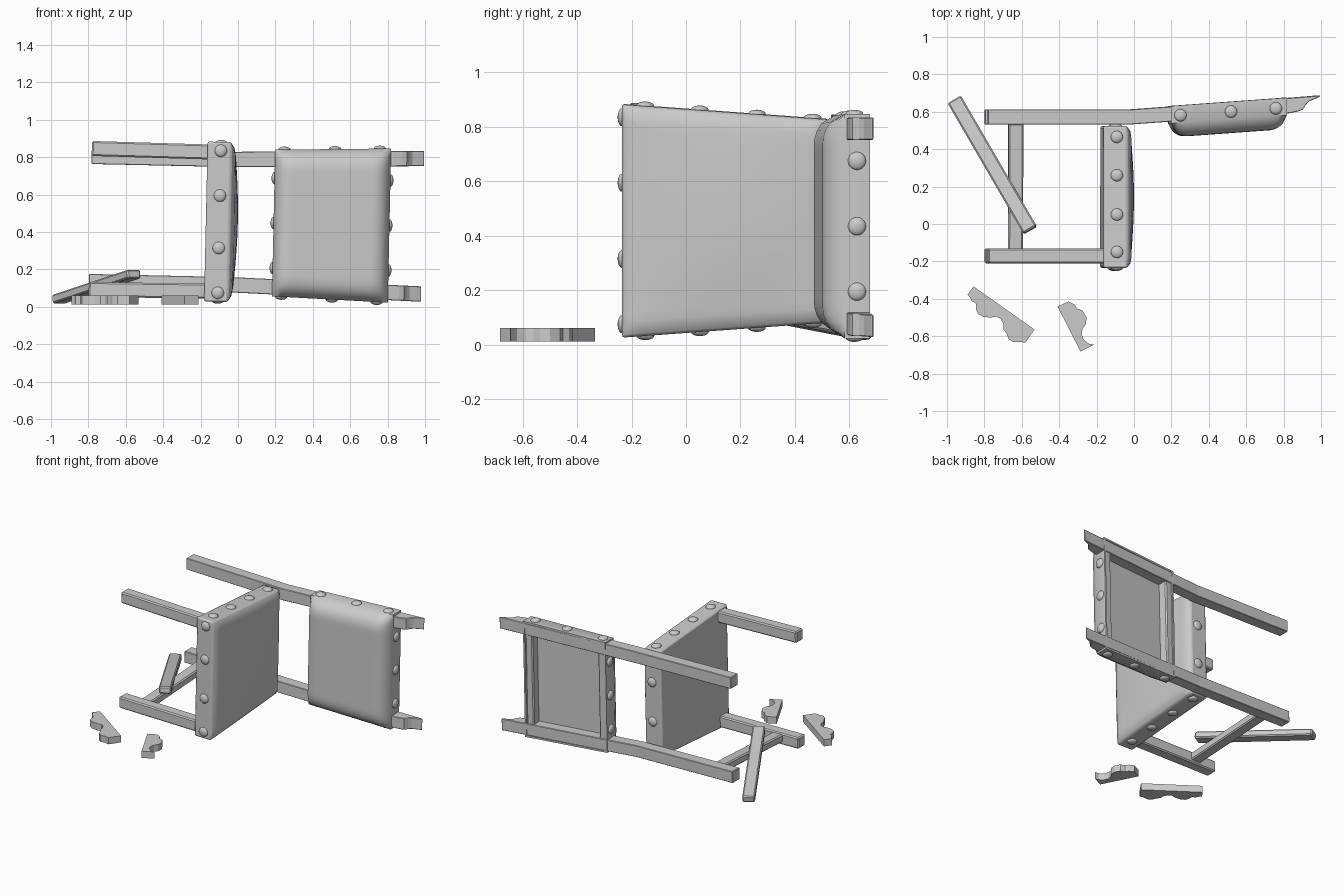
import bpy, bmesh, math
from mathutils import Matrix, Vector

if "Cube" in bpy.data.objects:
    bpy.data.objects.remove(bpy.data.objects["Cube"])

# The chair is built lying on its side, symmetric about local z = 0, then tilted
TILT = Matrix.Translation((0, 0, 0.452)) @ Matrix.Rotation(0.022, 4, 'Y')


def finish(name, bm, matrix=None, bevel=0.0, segs=2, smooth=False):
    bmesh.ops.recalc_face_normals(bm, faces=bm.faces)
    mesh = bpy.data.meshes.new(name)
    bm.to_mesh(mesh)
    bm.free()
    ob = bpy.data.objects.new(name, mesh)
    bpy.context.collection.objects.link(ob)
    if matrix:
        ob.matrix_world = matrix
    if bevel:
        m = ob.modifiers.new("bevel", 'BEVEL')
        m.width, m.segments, m.limit_method = bevel, segs, 'ANGLE'
        m.angle_limit = math.radians(40)
    if smooth:
        bpy.ops.object.select_all(action='DESELECT')
        ob.select_set(True)
        bpy.context.view_layer.objects.active = ob
        bpy.ops.object.shade_smooth_by_angle(angle=math.radians(40))
    return ob


def loft(name, rings, matrix=TILT, bevel=0.008):
    """Skin a list of point rings and cap both ends."""
    bm = bmesh.new()
    vs = [[bm.verts.new(p) for p in r] for r in rings]
    n = len(rings[0])
    for a, b in zip(vs, vs[1:]):
        for i in range(n):
            bm.faces.new((a[i], a[(i + 1) % n], b[(i + 1) % n], b[i]))
    bm.faces.new(vs[0])
    bm.faces.new(vs[-1])
    return finish(name, bm, matrix, bevel, 1)


def ring(x, y0, y1, z, h=0.041):
    return [(x, y0, z - h), (x, y1, z - h), (x, y1, z + h), (x, y0, z + h)]


def beam(name, a, b, side, w, t, matrix=TILT):
    """Rectangular bar from a to b, w wide along side and t thick."""
    a, b = Vector(a), Vector(b)
    d = (b - a).normalized()
    s = Vector(side)
    s = (s - d * s.dot(d)).normalized() * w / 2
    u = d.cross(s).normalized() * t / 2
    return loft(name, [[p - s - u, p + s - u, p + s + u, p - s + u] for p in (a, b)], matrix)


def cushion(name, point, height, n=28):
    """Padded front grid with side walls and a flat back. point(u, v, h); h=0 is the wall's front rim."""
    bm = bmesh.new()
    g = [[bm.verts.new(point(i / n, j / n, height(i / n, j / n))) for j in range(n + 1)]
         for i in range(n + 1)]
    for i in range(n):
        for j in range(n):
            bm.faces.new((g[i][j], g[i + 1][j], g[i + 1][j + 1], g[i][j + 1]))
    idx = ([(i, 0) for i in range(n)] + [(n, j) for j in range(n)]
           + [(i, n) for i in range(n, 0, -1)] + [(0, j) for j in range(n, 0, -1)])
    back = [bm.verts.new(point(i / n, j / n, None)) for i, j in idx]
    for k in range(len(idx)):
        (i, j), (a, b) = idx[k], idx[(k + 1) % len(idx)]
        bm.faces.new((g[i][j], g[a][b], back[(k + 1) % len(idx)], back[k]))
    return bm, back


def ramp(t, length, width):
    s = min(1.0, min(t, 1 - t) * length / width)
    return (1 - (1 - s) ** 2) ** 0.6


# Rear legs that bend back into the backrest posts and end in a scroll
def post_y(x):
    return 0.572 + 0.072 * max(0, x + 0.03)


for s, side in ((1, "upper"), (-1, "lower")):
    secs = [ring(-0.79, 0.532, 0.612, s * 0.335), ring(-0.03, 0.532, 0.612, s * 0.335)]
    for x, y0, y1 in ((0.82, .592, .674), (0.87, .602, .678), (0.895, .612, .68),
                      (0.908, .635, .681), (0.925, .654, .682), (0.955, .667, .685),
                      (0.987, .682, .688)):
        secs.append(ring(x, y0, y1, s * (0.335 + 0.027 * (x + 0.03))))
    loft("rear_leg_" + side, secs, bevel=0.005)
    # Front legs
    beam("front_leg_" + side, (-0.79, -0.17, s * 0.377), (-0.15, -0.17, s * 0.372),
         (0, 1, 0), 0.08, 0.08)

# Side stretcher still in place, and the loose one leaning on it
beam("side_stretcher", (-0.625, -0.14, -0.37), (-0.625, 0.54, -0.335), (1, 0, 0), 0.08, 0.055)
beam("loose_stretcher", (-0.96, 0.664, 0.04), (-0.555, -0.033, 0.175),
     (0.86, 0.5, 0), 0.082, 0.048, Matrix())


# Seat
def seat_half(y):
    return 0.428 - 0.073 * (y + 0.235)


def seat_point(u, v, h):
    y = -0.235 + 0.758 * u
    x = -0.172 if h is None else -0.045 + h
    return (x, y, (2 * v - 1) * seat_half(y))


def seat_height(u, v):
    edge = ramp(u, 0.76, 0.06) * ramp(v, 0.8, 0.06)
    return 0.022 * edge + 0.022 * math.sin(math.pi * u) * math.sin(math.pi * v)


bm, back = cushion("seat", seat_point, seat_height)
bm.faces.new(back)
finish("seat", bm, TILT, 0.01, 2, True)


# Backrest pad wrapped round the posts, open at the rear
def pad_point(u, v, h):
    x = 0.19 + 0.62 * u
    half = 0.392 + 0.02 * u
    y = post_y(x) + (0.043 if h is None else -0.05 - h)
    return (x, y, (2 * v - 1) * half)


def pad_height(u, v):
    return 0.075 * ramp(u, 0.62, 0.09) * ramp(v, 0.8, 0.11)


bm, back = cushion("backrest_pad", pad_point, pad_height)
inner = []
for v in back:
    d = Vector((v.co.x - 0.5, 0, v.co.z))
    inner.append(bm.verts.new((v.co.x - math.copysign(0.012, d.x) * (abs(d.x) > 0.309),
                               v.co.y, v.co.z - math.copysign(0.012, d.z) * (abs(d.z) > 0.3915))))
deep = [bm.verts.new((v.co.x, v.co.y - 0.075, v.co.z)) for v in inner]
n = len(back)
for k in range(n):
    q = (k + 1) % n
    bm.faces.new((back[k], back[q], inner[q], inner[k]))
    bm.faces.new((inner[k], inner[q], deep[q], deep[k]))
bm.faces.new(deep)
finish("backrest_pad", bm, TILT, 0, 2, True)

# Cross rails behind the pad
for name, x in (("bottom_rail", 0.227), ("top_rail", 0.775)):
    y = post_y(x)
    beam(name, (x, y, -0.345), (x, y, 0.345), (1, 0.07, 0), 0.055, 0.07)


# Upholstery studs
def stud(bm, p, axis):
    scale = Vector((0.033, 0.033, 0.033))
    scale[axis] = 0.016
    bmesh.ops.create_uvsphere(bm, u_segments=16, v_segments=10, radius=1,
                              matrix=Matrix.Translation(p) @ Matrix.Diagonal(scale).to_4x4())


bm = bmesh.new()
for z in (-0.38, -0.14, 0.14, 0.38):
    stud(bm, (-0.1, -0.235, z), 1)
for z in (-0.14, 0.14):
    stud(bm, (-0.1, 0.523, z), 1)
for s in (-1, 1):
    for y in (-0.15, 0.05, 0.26, 0.465):
        stud(bm, (-0.1, y, s * seat_half(y)), 2)
    for x in (0.24, 0.51, 0.75):
        stud(bm, (x, post_y(x) - 0.01, s * (0.392 + 0.032 * (x - 0.19))), 2)
for z in (-0.24, 0, 0.24):
    for x in (0.19, 0.81):
        stud(bm, (x, post_y(x) - 0.005, z), 0)
finish("studs", bm, TILT, 0, 2, True)

# Broken scalloped bracket pieces on the floor
PIECES = {
    "broken_bracket_long": [(-.858, -.334), (-.532, -.564), (-.58, -.634), (-.612, -.63),
                            (-.645, -.632), (-.67, -.615), (-.682, -.585), (-.698, -.564),
                            (-.698, -.535), (-.712, -.508), (-.735, -.495), (-.765, -.5),
                            (-.805, -.497), (-.835, -.48), (-.846, -.45), (-.845, -.425),
                            (-.868, -.412), (-.878, -.39), (-.89, -.377)],
    "broken_bracket_short": [(-.409, -.441), (-.35, -.414), (-.318, -.43), (-.305, -.452),
                             (-.275, -.463), (-.254, -.5), (-.257, -.535), (-.275, -.56),
                             (-.28, -.59), (-.268, -.62), (-.238, -.642), (-.211, -.644),
                             (-.286, -.682)],
}
for name, pts in PIECES.items():
    loft(name, [[(x, y, z) for x, y in pts] for z in (0.012, 0.06)], Matrix(), 0)
